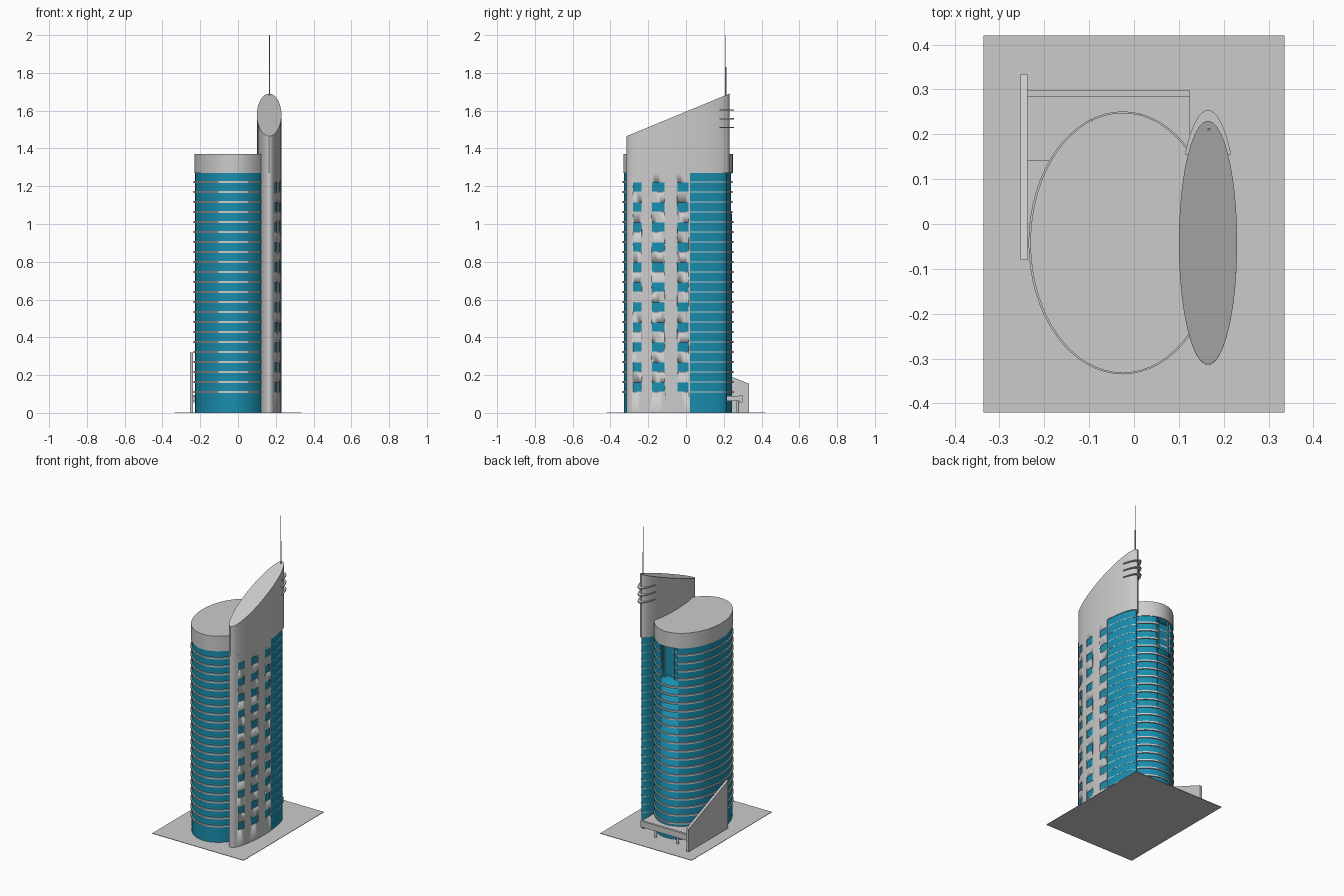
import bpy, bmesh, math
from math import pi, sin, cos, asin

if "Cube" in bpy.data.objects:
    bpy.data.objects.remove(bpy.data.objects["Cube"])

BLUE = bpy.data.materials.new("blue_glass")
BLUE.diffuse_color = (0.01, 0.27, 0.43, 1)
BLUE.use_nodes = True
BLUE.node_tree.nodes["Principled BSDF"].inputs["Base Color"].default_value = BLUE.diffuse_color


def arc(cx, cy, rx, ry, n=64, t0=0.0, t1=None):
    """Full ellipse, or an elliptical segment closed by its chord."""
    if t1 is None:
        return [(cx + rx * cos(2 * pi * i / n), cy + ry * sin(2 * pi * i / n)) for i in range(n)]
    return [(cx + rx * cos(t0 + (t1 - t0) * i / n), cy + ry * sin(t0 + (t1 - t0) * i / n))
            for i in range(n + 1)]


def rect(x0, x1, y0, y1):
    return [(x0, y0), (x1, y0), (x1, y1), (x0, y1)]


def add_prism(bm, outline, z0, z1):
    top_z = z1 if callable(z1) else (lambda y: z1)
    low = [bm.verts.new((x, y, z0)) for x, y in outline]
    top = [bm.verts.new((x, y, top_z(y))) for x, y in outline]
    n = len(outline)
    bm.faces.new(low[::-1])
    bm.faces.new(top)
    for i in range(n):
        j = (i + 1) % n
        bm.faces.new((low[i], low[j], top[j], top[i]))


def part(name, prisms, mat=None):
    """One object made of (outline, bottom, top) prisms."""
    bm = bmesh.new()
    for p in prisms:
        add_prism(bm, *p)
    me = bpy.data.meshes.new(name)
    bm.to_mesh(me)
    bm.free()
    ob = bpy.data.objects.new(name, me)
    bpy.context.collection.objects.link(ob)
    if mat:
        me.materials.append(mat)
    bpy.ops.object.select_all(action='DESELECT')
    ob.select_set(True)
    bpy.context.view_layer.objects.active = ob
    bpy.ops.object.shade_smooth_by_angle(angle=math.radians(30))
    return ob


def cut(ob, cutter):
    mod = ob.modifiers.new("cut", 'BOOLEAN')
    mod.operation = 'DIFFERENCE'
    mod.solver = 'EXACT'
    mod.object = cutter
    bpy.context.view_layer.objects.active = ob
    bpy.ops.object.modifier_apply(modifier=mod.name)


TX, TY = -0.025, -0.042      # oval tower centre
FX, FY = 0.165, -0.042       # fin tower centre
FLOORS = [0.110 + 0.053 * i for i in range(22)]

# Ground plate
part("base_plate", [(rect(-0.335, 0.335, -0.42, 0.42), 0, 0.003)])

# Oval tower: glass body, floor bands, crown
glass = part("tower_glass", [(arc(TX, TY, 0.203, 0.286), 0.003, 1.27)], BLUE)
bands = part("tower_floor_bands",
             [(arc(TX, TY, 0.210, 0.293), z - 0.005, z + 0.005) for z in FLOORS])
part("tower_crown", [(arc(TX, TY, 0.206, 0.290), 1.27, 1.37)])

# Recessed balcony high on the back of the tower
notch = part("balcony_cutter", [(rect(-0.095, 0.015, 0.195, 0.4), 1.055, 1.268)])
cut(glass, notch)
cut(bands, notch)
part("balcony_posts", [(rect(x - 0.003, x + 0.003, 0.225, 0.231), 1.05, 1.272)
                       for x in (-0.075, -0.005)])

# Fin tower: grey front shell with window openings over a glass core
a = asin((0.02 - FY) / 0.272)
shell = part("fin_front_shell", [(arc(FX, FY, 0.065, 0.272, 40, pi - a, 2 * pi + a), 0.003, 1.27)])
windows = part("window_cutter",
               [(rect(0.17, 0.3, y0, y1), z, z + 0.05)
                for y0, y1 in ((-0.28, -0.235), (-0.18, -0.115), (-0.045, 0.014))
                for z in FLOORS[::2]])
cut(shell, windows)
part("fin_glass_core", [(arc(FX, FY, 0.062, 0.258), 0.003, 1.27)], BLUE)
part("fin_floor_lines", [(arc(FX, FY, 0.0627, 0.260), z - 0.002, z + 0.002) for z in FLOORS])

# Sloped fin top
part("fin_sloped_top", [(arc(FX, FY, 0.065, 0.272, 40), 1.27,
                         lambda y: 1.465 + (y + 0.315) * 0.225 / 0.545)])

# Louvres wrapped around the rear tip
b = asin((0.155 - FY) / 0.296)
part("fin_louvres", [(arc(FX, FY, 0.069, 0.296, 16, b, pi - b), z - 0.003, z + 0.003)
                     for z in (1.51, 1.557, 1.604)])

# Antenna
part("antenna", [(arc(0.167, 0.211, 0.0035, 0.0035, 12), 1.64, 1.83),
                 (arc(0.167, 0.211, 0.0017, 0.0017, 12), 1.83, 2.0)])

# Entrance canopy with edge beam and columns
part("canopy_slab", [(rect(-0.24, 0.125, 0.14, 0.285), 0.062, 0.09)])
part("canopy_edge_beam", [(rect(-0.24, 0.125, 0.283, 0.298), 0.055, 0.095)])
part("canopy_columns", [(arc(x, 0.272, 0.008, 0.008, 16), 0.003, 0.065) for x in (-0.13, 0.03)])

# Sloped side wall
part("side_wall", [(rect(-0.253, -0.237, -0.08, 0.333), 0.003,
                    lambda y: 0.32 - (y + 0.08) * 0.165 / 0.413)])

for c in (notch, windows):
    c.hide_render = True
    c.hide_viewport = True
